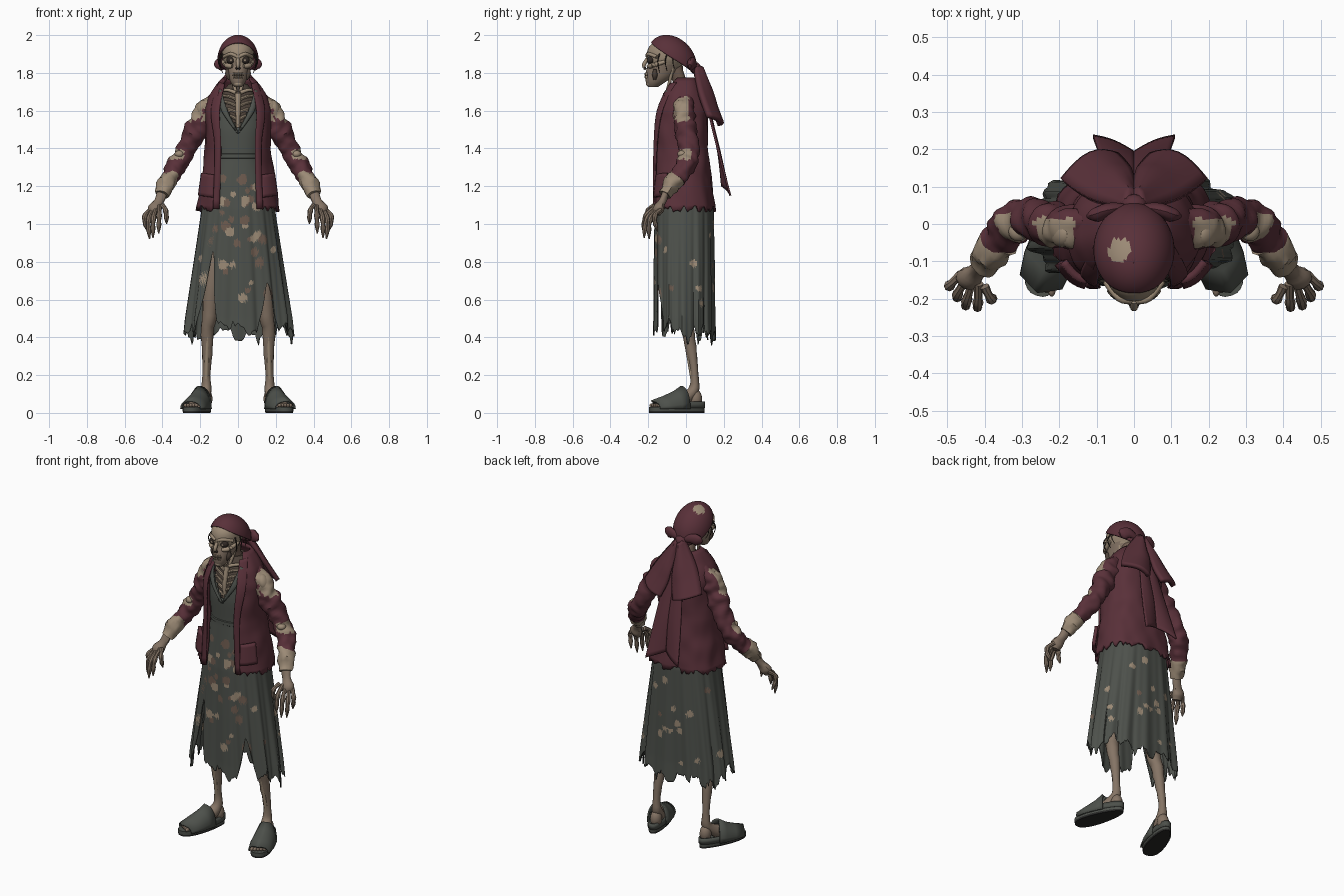
import bpy, bmesh, random
from math import sin, cos, pi, asin, copysign
from mathutils import Vector, Matrix, noise

random.seed(4)
if "Cube" in bpy.data.objects:
    bpy.data.objects.remove(bpy.data.objects["Cube"])


def material(name, *rgb):
    m = bpy.data.materials.new(name)
    m.use_nodes = True
    m.diffuse_color = (*rgb, 1)
    m.node_tree.nodes["Principled BSDF"].inputs["Base Color"].default_value = (*rgb, 1)
    return m


WINE = material("wine cloth", .1, .03, .041)
GREEN = material("grey green cloth", .075, .082, .071)
BONE = material("pale bone", .33, .255, .18)
SKIN = material("dry skin", .235, .175, .13)
BROWN = material("brown stain", .155, .105, .078)
FLESH = material("dark flesh", .075, .055, .042)
DARK = material("dark hollow", .03, .022, .018)
SOLE = material("black sole", .02, .02, .019)


def finish(name, bm, mats, rule=None, solid=0, mirror=False, angle=.7):
    """Turn a bmesh into a shaded object with materials set by a rule."""
    bmesh.ops.recalc_face_normals(bm, faces=bm.faces)
    if rule:
        gone = []
        for f in bm.faces:
            k = rule(f.calc_center_median())
            if k < 0:
                gone.append(f)
            else:
                f.material_index = k
        bmesh.ops.delete(bm, geom=gone, context='FACES')
    me = bpy.data.meshes.new(name)
    bm.to_mesh(me)
    bm.free()
    for m in mats:
        me.materials.append(m)
    me.shade_smooth()
    me.set_sharp_from_angle(angle=angle)
    ob = bpy.data.objects.new(name, me)
    bpy.context.collection.objects.link(ob)
    if solid:
        mod = ob.modifiers.new("thickness", 'SOLIDIFY')
        mod.thickness, mod.offset = solid, 0
    if mirror:
        ob.modifiers.new("mirror", 'MIRROR').use_mirror_merge = False
    return ob


def grid(name, rows, mats, closed=True, caps=False, xf=None, **kw):
    """Skin a list of equal-length point rows."""
    bm = bmesh.new()
    vs = [[bm.verts.new(xf @ Vector(p) if xf else p) for p in r] for r in rows]
    n = len(rows[0])
    for a, b in zip(vs, vs[1:]):
        for i in range(n if closed else n - 1):
            j = (i + 1) % n
            bm.faces.new((a[i], a[j], b[j], b[i]))
    if caps:
        bm.faces.new(vs[0])
        bm.faces.new(vs[-1])
    return finish(name, bm, mats, **kw)


def spline(pts, n):
    """Catmull-Rom curve through points of any size."""
    p = [Vector(q) for q in pts]
    p = [p[0]] + p + [p[-1]]
    out = []
    for a, b, c, d in zip(p, p[1:], p[2:], p[3:]):
        for i in range(n):
            t = i / n
            out.append(.5 * (2 * b + (c - a) * t + (2 * a - 5 * b + 4 * c - d) * t ** 2
                             + (3 * b - a - 3 * c + d) * t ** 3))
    return out + [p[-1]]


def tube(name, pts, mats, sides=12, n=4, flat=1, rough=0, **kw):
    """Tapered limb through (x, y, z, radius) points."""
    p = spline(pts, n)
    rows = []
    for i, q in enumerate(p):
        d = (p[min(i + 1, len(p) - 1)] - p[max(i - 1, 0)]).xyz.normalized()
        a = d.cross((0, 1, 0) if abs(d.y) < .9 else (0, 0, 1)).normalized()
        b = d.cross(a)
        row = []
        for k in range(sides):
            t = 2 * pi * k / sides
            v = a * cos(t) + b * sin(t) * flat
            row.append(q.xyz + v * q.w * (1 + rough * noise.noise(q.xyz * 28 + v)))
        rows.append(row)
    return grid(name, rows, mats, caps=True, **kw)


def sheet(name, left, right, mat, bulge=0, n=5, solid=.01, **kw):
    """Cloth strip between two curves, swelling backwards in the middle."""
    rows = [[a.lerp(b, k / 8) + Vector((0, bulge * sin(pi * k / 8), 0)) for k in range(9)]
            for a, b in zip(spline(left, n), spline(right, n))]
    return grid(name, rows, [mat], closed=False, solid=solid, **kw)


def blob(name, c, r, mat, mirror=False, tilt=0):
    bm = bmesh.new()
    xf = Matrix.Translation(c) @ Matrix.Rotation(tilt, 4, 'Y') @ Matrix.Diagonal((*r, 1))
    bmesh.ops.create_uvsphere(bm, u_segments=16, v_segments=10, radius=1, matrix=xf)
    return finish(name, bm, [mat], mirror=mirror)


def sample(table, z):
    """Interpolate rows listed from high z to low z."""
    for a, b in zip(table, table[1:]):
        if z >= b[0]:
            break
    t = min(1, max(0, (a[0] - z) / (a[0] - b[0])))
    return [p + (q - p) * t for p, q in zip(a[1:], b[1:])]


def around(t, cy, rx, ry, power=1):
    s, c = sin(t), cos(t)
    return (rx * copysign(abs(s) ** power, s), cy - ry * copysign(abs(c) ** power, c))


# Dress: bodice and torn, folded skirt in one cloth with stains
DRESS = [(1.72, -.025, .1, .07), (1.62, -.03, .14, .11), (1.5, -.03, .14, .12),
         (1.36, -.025, .125, .118), (1.08, -.01, .19, .152), (.8, -.01, .23, .155),
         (.5, -.01, .272, .155), (.35, -.01, .285, .16)]


def dress_point(t, z):
    cy, rx, ry = sample(DRESS, z)
    x, y = around(t, cy, rx, ry, .85)
    k = 1 + max(0, 1.3 - z) * (.05 * sin(13 * t) + .02 * sin(29 * t + 1))
    return Vector((x * k, cy + (y - cy) * k, z))


COLS = 180
hem = []
for i in range(COLS):
    t = 2 * pi * i / COLS
    tooth = abs((t * 17 / pi) % 2 - 1) * .06 + abs((t * 5 / pi + .4) % 2 - 1) * .06
    h = .39 + tooth + random.uniform(-.02, .02) - .03 * (1 - cos(t)) / 2
    for slit, top in ((.60, .70), (2 * pi - .58, .88)):
        h = max(h, top - abs(t - slit) * (1 if top < .8 else 1.7))
    hem.append(h)
rows = []
for j in range(116):
    row = []
    for i in range(COLS):
        z = 1.72 - .42 * j / 16 if j < 16 else 1.3 + (hem[i] - 1.3) * (j - 16) / 99
        row.append(dress_point(2 * pi * i / COLS, z))
    rows.append(row)
spots = [(random.gauss(0, .45), random.uniform(.6, 1.25), random.uniform(.012, .026),
          random.choice((1, 2, 2))) for _ in range(42)]
spots += [(random.gauss(pi, .9), random.uniform(.5, 1.02), random.uniform(.013, .023),
           random.choice((1, 1, 1, 2))) for _ in range(18)]
spots = [(dress_point(t, z), Vector((sin(t), -cos(t), 0)), r, k) for t, z, r, k in spots]


def dress_rule(c):
    if c.y < 0 and abs(c.x) < (c.z - 1.49) * .5:
        return -1
    for p, out, r, k in spots:
        d = c - p
        if (d - out * d.dot(out) * .7).length < r:
            return k
    return 0


grid("dress", rows, [GREEN, BONE, BROWN], rule=dress_rule, solid=.006)
belt = [[(*around(2 * pi * i / 48, -.025, r, r - .007, .85), z) for i in range(48)]
        for z, r in ((1.375, .126), (1.37, .134), (1.35, .134), (1.345, .126))]
grid("waistband", belt, [GREEN])
sheet("dress_collar", [(0, -.152, 1.48), (.058, -.144, 1.6), (.088, -.1, 1.71)],
      [(.015, -.156, 1.5), (.085, -.14, 1.6), (.108, -.085, 1.7)], GREEN, -.006, mirror=True)

# Chest and neck seen through the neckline
rows = [[(*around(2 * pi * i / 32, cy, rx, ry), z) for i in range(32)] for z, cy, rx, ry in
        ((1.45, -.03, .11, .1), (1.6, -.025, .122, .1), (1.68, -.025, .1, .08), (1.74, -.015, .05, .05))]
grid("chest", rows, [FLESH], caps=True)
for i in range(5):
    z = 1.53 + i * .034
    tube("rib", [(.006, -.132 + i * .005, z - .008, .009), (.05, -.122 + i * .006, z + .01, .009),
                 (.1, -.07, z + .012, .009)], [BONE], sides=8, mirror=True)
tube("breastbone", [(0, -.13, 1.5, .009), (0, -.127, 1.6, .013), (0, -.105, 1.69, .016)], [BONE])
tube("collarbone", [(.012, -.105, 1.695, .011), (.06, -.09, 1.71, .009), (.11, -.05, 1.7, .01)],
     [BONE], mirror=True)
tube("neck", [(0, .0, 1.68, .05), (0, -.035, 1.76, .036), (0, -.06, 1.84, .042)], [BROWN], rough=.2)
tube("neck_tendon", [(.012, -.1, 1.7, .009), (.028, -.085, 1.76, .009), (.045, -.07, 1.83, .01)],
     [BONE], mirror=True)

# Skull and face
SKULL = [(1.975, -.1, .03, .04), (1.952, -.105, .07, .078), (1.92, -.098, .084, .106),
         (1.875, -.1, .082, .108), (1.845, -.11, .07, .092), (1.81, -.125, .06, .086),
         (1.775, -.145, .05, .07), (1.745, -.165, .036, .046), (1.725, -.175, .02, .026)]
rows = [[(*around(2 * pi * i / 28, *r.xyzw[1:]), r[0]) for i in range(28)] for r in spline(SKULL, 3)]
grid("skull", rows, [BONE, SKIN], caps=True, rule=lambda c: int(c.z < 1.84 + .02 * noise.noise(c * 30)))
blob("eye_socket", (.037, -.186, 1.868), (.025, .02, .021), DARK, True)
blob("eyeball", (.037, -.198, 1.867), (.01, .009, .009), BONE, True)
tube("brow", [(.008, -.206, 1.888, .009), (.04, -.198, 1.9, .01), (.075, -.155, 1.885, .009)],
     [BONE], mirror=True)
tube("cheekbone", [(.03, -.2, 1.835, .01), (.06, -.175, 1.84, .014), (.08, -.11, 1.86, .009)],
     [BONE], mirror=True)
tube("cheek_hollow", [(.058, -.165, 1.82, .008), (.053, -.165, 1.79, .014), (.043, -.165, 1.765, .008)],
     [FLESH], mirror=True)
tube("nose", [(0, -.205, 1.875, .009), (0, -.222, 1.845, .011), (0, -.222, 1.828, .007)], [BONE])
blob("nostril", (.007, -.218, 1.824), (.006, .008, .008), DARK, True)
blob("mouth", (0, -.192, 1.787), (.033, .026, .014), DARK)
for i in range(6):
    x = (i - 2.5) * .009
    for z in (1.794, 1.779):
        blob("tooth", (x, -.216 + abs(x) * .4, z), (.0045, .006, .0085), BONE)
blob("chin", (0, -.192, 1.742), (.024, .02, .016), BONE)
for i in range(3):
    x, y = .086 + .004 * i, -.14 + .04 * i
    tube("hair_lock", [(x - .008, y, 1.9, .004), (x + .01, y - .01, 1.86, .003),
                       (x - .004, y, 1.8 + .01 * i, .0015)], [DARK], sides=6, mirror=True)

# Headscarf with knot, bow loops, tails and long trailing panel
rows = []
for j in range(1, 19):
    row = []
    for i in range(48):
        t = 2 * pi * i / 48
        a = (1.47 - .69 * cos(t)) * j / 18
        row.append((.104 * sin(a) * sin(t), -.074 - .03 * cos(a) - .122 * sin(a) * cos(t),
                    1.867 + .129 * cos(a)))
    rows.append(row)
worn = Vector((-.04, -.07, 1.985))
grid("headscarf", [[(0, -.104, 1.996)] * 48] + rows, [WINE, BONE], solid=.01,
     rule=lambda c: int((c - worn).length < .033))
blob("scarf_knot", (0, .05, 1.825), (.035, .03, .032), WINE)
tube("bow_loop", [(.01, .045, 1.83, .012), (.06, .04, 1.85, .028), (.1, .025, 1.845, .033),
                  (.122, .02, 1.835, .012)], [WINE], flat=.6, rough=.2, mirror=True)
sheet("scarf_tail", [(.015, .04, 1.84), (.1, .06, 1.73), (.15, .085, 1.65), (.19, .115, 1.57)],
      [(0, .055, 1.81), (.008, .125, 1.68), (.018, .15, 1.6), (.045, .18, 1.52)], WINE, .035,
      solid=.025, mirror=True)
sheet("trailing_panel", [(.03, .09, 1.74), (.065, .13, 1.55), (.09, .18, 1.35), (.11, .235, 1.15)],
      [(0, .09, 1.74), (0, .13, 1.55), (0, .17, 1.38), (0, .19, 1.2)], WINE, .008, mirror=True)

# Open jacket
JACKET = [(1.77, -.005, .075, .055, .06), (1.74, -.012, .105, .08, .082), (1.68, -.022, .145, .112, .105),
          (1.6, -.025, .168, .135, .105), (1.4, -.028, .166, .136, .095), (1.25, -.017, .185, .145, .095),
          (1.06, -.013, .215, .162, .105)]
rows = []
for j in range(37):
    row = []
    for i in range(81):
        z = 1.77 - .69 * j / 36
        if j == 36:
            z += random.uniform(-.018, .018)
        cy, rx, ry, gap = sample(JACKET, z)
        t0 = asin(min(1, gap / rx) ** (1 / .8))
        t = t0 + (2 * pi - 2 * t0) * i / 80
        x, y = around(t, cy, rx, ry, .8)
        k = 1 + .06 * noise.noise((x * 14, y * 14, z * 9)) + .02 * sin(9 * t) * (1.6 - z)
        row.append((x * k, cy + (y - cy) * k, z))
    rows.append(row)
grid("jacket", rows, [WINE], closed=False, solid=.014)
sheet("jacket_lapel", [(.1, -.163, 1.08), (.09, -.166, 1.4), (.097, -.15, 1.6), (.07, -.085, 1.74)],
      [(.13, -.163, 1.08), (.12, -.155, 1.4), (.14, -.125, 1.6), (.1, -.05, 1.75)], WINE, -.006, mirror=True)
sheet("jacket_pocket", [(.125, -.15, 1.26), (.13, -.165, 1.14)],
      [(.188, -.1, 1.27), (.205, -.105, 1.15)], WINE, -.012, solid=.02, mirror=True)


# Sleeves with worn shoulder and elbow
def sleeve_rule(c):
    wob = noise.noise(c * 40) * .012
    if abs(c.y + .025) < .04 + wob and 1.545 + wob < c.z < 1.68 and c.x > .16:
        return 1
    return int(1.34 + wob < c.z < 1.395 + wob and c.y < .03 and c.x > .285)


tube("sleeve", [(.11, -.01, 1.655, .05), (.155, -.01, 1.62, .056), (.187, -.01, 1.565, .058),
                (.225, .0, 1.49, .06), (.28, .015, 1.385, .052), (.325, .0, 1.31, .053),
                (.365, -.05, 1.235, .046)], [WINE, BONE], sides=32, n=8, rough=.25,
     rule=sleeve_rule, mirror=True)
blob("shoulder_bone", (.193, -.025, 1.615), (.028, .038, .045), BONE, True, -.4)
blob("elbow_bone", (.31, -.02, 1.37), (.026, .026, .02), BONE, True)
tube("torn_cuff", [(.352, -.04, 1.255, .044), (.378, -.075, 1.21, .046), (.402, -.11, 1.155, .035)],
     [BONE], sides=18, rough=.45, mirror=True)

# Bony hands
tube("palm", [(.395, -.1, 1.18, .027), (.42, -.125, 1.12, .027), (.437, -.145, 1.08, .037),
              (.442, -.155, 1.05, .026)], [SKIN], flat=.75, rough=.25, mirror=True)
TIPS = [(.478, -.15, .96), (.468, -.195, .92), (.45, -.222, .925), (.42, -.225, .95), (.378, -.19, 1.0)]
for i, tip in enumerate(TIPS):
    tip = Vector(tip)
    base = Vector((.464 - .016 * i, -.135 - .008 * i, 1.075 + .006 * i))
    out = Vector((.024 - .008 * i, -.024, .012))
    path = [base.lerp(tip, f) + out * b for f, b in ((0, 0), (.25, .8), (.42, 1), (.6, .9), (.75, .6), (1, 0))]
    tube("finger", [(*p, r) for p, r in zip(path, (.013, .011, .015, .011, .013, .003))],
         [SKIN], sides=8, n=3, mirror=True)

# Legs
tube("leg", [(.09, .0, 1.0, .07), (.125, -.03, .75, .055), (.15, -.01, .52, .04), (.162, .005, .45, .036),
             (.162, .025, .35, .029), (.167, .045, .2, .021), (.168, .04, .12, .029), (.19, -.02, .07, .036),
             (.23, -.11, .045, .034)], [SKIN], sides=14, rough=.15, mirror=True)
tube("shin_bone", [(.157, -.02, .5, .016), (.163, .006, .35, .012), (.168, .034, .18, .011)],
     [BONE], mirror=True)
blob("ankle_and_heel", (.168, .05, .075), (.033, .035, .05), SKIN, True)

# Slippers
FOOT = Matrix.Translation((.212, -.048, 0)) @ Matrix.Rotation(.33, 4, 'Z')


def outline(t, z, grow=0):
    y = -.152 * cos(t)
    return ((.053 - y * .08 + grow) * copysign(abs(sin(t)) ** .8, sin(t)), y, z)


rows = [[outline(2 * pi * i / 36, z, g) for i in range(36)] for z, g in ((0, 0), (.01, .003), (.03, .002))]
grid("slipper_sole", rows, [GREEN, SOLE], caps=True, xf=FOOT, mirror=True,
     rule=lambda c: int(c.z < .008))
rows = [[outline(pi * (.5 + i / 20), z, g) for i in range(21)] for z, g in ((.025, .002), (.06, -.001))]
grid("slipper_heel", rows, [GREEN], closed=False, xf=FOOT, solid=.008, mirror=True)
rows = [[(w * cos(pi * k / 16), y + .03 * abs(cos(pi * k / 16)), .02 + h * sin(pi * k / 16) ** .8)
         for k in range(17)]
        for y, w, h in ((-.143, .056, .042), (-.08, .064, .064), (-.02, .06, .09), (.025, .054, .12))]
grid("slipper_upper", rows, [GREEN], closed=False, xf=FOOT, solid=.009, mirror=True)
for i in range(5):
    blob("toe", FOOT @ Vector((-.034 + .017 * i, -.124 + .005 * i, .04)), (.01, .018, .011), SKIN, True)
